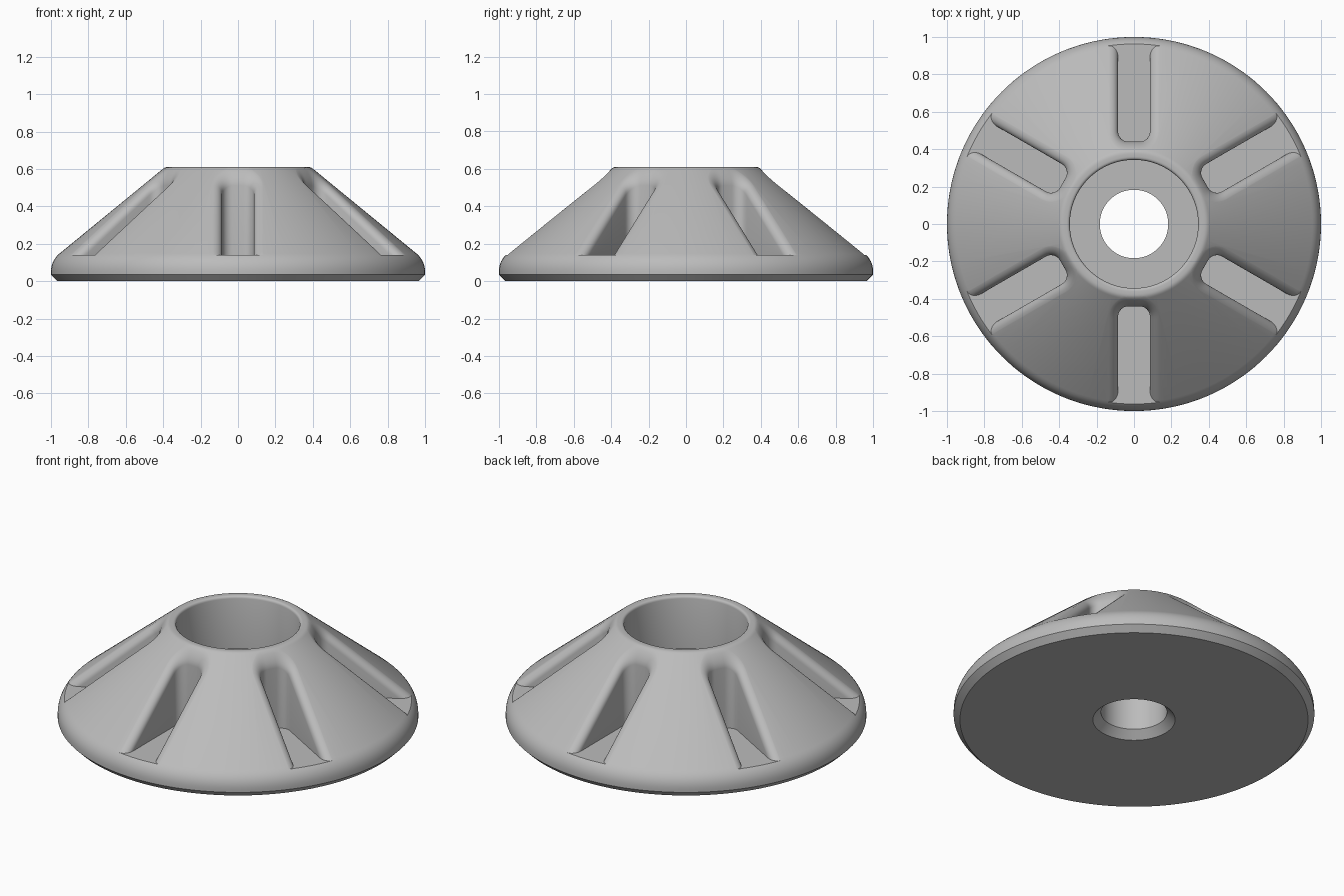
import bpy, bmesh, math
from math import sin, cos, pi

old = bpy.data.objects.get("Cube")
if old:
    bpy.data.objects.remove(old, do_unlink=True)

SEGMENTS = 144
FLOOR = 0.14          # height of the slot floors
HALF_WIDTH = 0.085    # half width of a slot
FILLET = 0.058        # rounding along the slot edges
INNER_END = 0.44      # radius where a slot begins

grey = bpy.data.materials.new("plain grey")
grey.use_nodes = True
grey.diffuse_color = (0.5, 0.5, 0.5, 1)
grey.node_tree.nodes["Principled BSDF"].inputs["Base Color"].default_value = (0.5, 0.5, 0.5, 1)


def make_object(name, bm):
    bmesh.ops.recalc_face_normals(bm, faces=bm.faces)
    mesh = bpy.data.meshes.new(name)
    bm.to_mesh(mesh)
    bm.free()
    mesh.materials.append(grey)
    obj = bpy.data.objects.new(name, mesh)
    bpy.context.collection.objects.link(obj)
    return obj


def bridge(bm, a, b):
    for i in range(len(a)):
        j = (i + 1) % len(a)
        bm.faces.new((a[i], a[j], b[j], b[i]))


def rounded(a, c, b, steps=6):
    """Curve from a to b, bent towards corner c."""
    return [tuple((1 - t) ** 2 * p + 2 * t * (1 - t) * q + t * t * r for p, q, r in zip(a, c, b))
            for t in (i / steps for i in range(steps + 1))]


# Outer slope from the top edge down to the rounded rim
top_edge = rounded((0.375, 0.61), (0.39, 0.61), (0.402, 0.60), 4)
rim = rounded((0.954, 0.148), (1.0, 0.11), (1.0, 0.05), 8)
slope = top_edge + rim


def surface_height(r):
    if r <= slope[0][0]:
        return slope[0][1]
    for (r0, z0), (r1, z1) in zip(slope, slope[1:]):
        if r0 <= r < r1:
            return z0 + (z1 - z0) * (r - r0) / (r1 - r0)
    return slope[-1][1]


# Body: closed profile spun around z
profile = slope + [(1.0, 0.035), (0.965, 0.0), (0.228, 0.0), (0.183, 0.045), (0.183, 0.29)]
profile += [(0.343, 0.29)] + rounded((0.343, 0.595), (0.345, 0.61), (0.36, 0.61), 4)
bm = bmesh.new()
rings = [[bm.verts.new((r * cos(2 * pi * i / SEGMENTS), r * sin(2 * pi * i / SEGMENTS), z))
          for i in range(SEGMENTS)] for r, z in profile]
for a, b in zip(rings, rings[1:] + rings[:1]):
    bridge(bm, a, b)
body = make_object("flared_hub", bm)

# Slot outline: (x, y, outward normal x, outward normal y), open end beyond the rim
CORNER = 0.055
half = [(0.0, INNER_END, 0, -1)]
for i in range(9):
    a = -pi / 2 + pi / 2 * i / 8
    half.append((HALF_WIDTH - CORNER + CORNER * cos(a),
                 INNER_END + CORNER + CORNER * sin(a), cos(a), sin(a)))
start = INNER_END + CORNER
half += [(HALF_WIDTH, start + (1.1 - start) * i / 40, 1, 0) for i in range(1, 41)]
outline = half + [(-x, y, -nx, ny) for x, y, nx, ny in reversed(half[1:])]


def slot_ring(bm, offset, drop=None, flat=None):
    ring = []
    for x, y, nx, ny in outline:
        px, py = x + nx * offset, y + ny * offset
        z = flat if flat is not None else surface_height(math.hypot(px, py)) - drop
        ring.append(bm.verts.new((px, py, z)))
    return ring


# Slot cutter: straight walls that flare into a fillet following the slope
bm = bmesh.new()
rings = [slot_ring(bm, 0, flat=-0.3)]
for i in range(8):
    t = pi / 2 * i / 7
    rings.append(slot_ring(bm, FILLET * (1 - cos(t)), FILLET * (1 - sin(t)) - 0.001))
rings.append(slot_ring(bm, FILLET, flat=0.8))
for a, b in zip(rings, rings[1:]):
    bridge(bm, a, b)
bm.faces.new(rings[-1])
bmesh.ops.bisect_plane(bm, geom=bm.verts[:] + bm.edges[:] + bm.faces[:], dist=1e-6,
                       plane_co=(0, 0, FLOOR), plane_no=(0, 0, 1), clear_inner=True)
bmesh.ops.holes_fill(bm, edges=[e for e in bm.edges if e.is_boundary], sides=0)
cutter = make_object("slot_cutter", bm)

# Cut six slots evenly around the body
cutters = [cutter]
for k in range(1, 6):
    extra = cutter.copy()
    extra.rotation_euler.z = k * pi / 3
    bpy.context.collection.objects.link(extra)
    cutters.append(extra)
for c in cutters:
    c.hide_render = True
    mod = body.modifiers.new("slot", "BOOLEAN")
    mod.operation = "DIFFERENCE"
    mod.solver = "EXACT"
    mod.object = c

bpy.ops.object.select_all(action="DESELECT")
bpy.context.view_layer.objects.active = body
body.select_set(True)
for mod in list(body.modifiers):
    bpy.ops.object.modifier_apply(modifier=mod.name)
for c in cutters:
    bpy.data.objects.remove(c, do_unlink=True)
bpy.ops.object.shade_smooth_by_angle(angle=math.radians(32))
